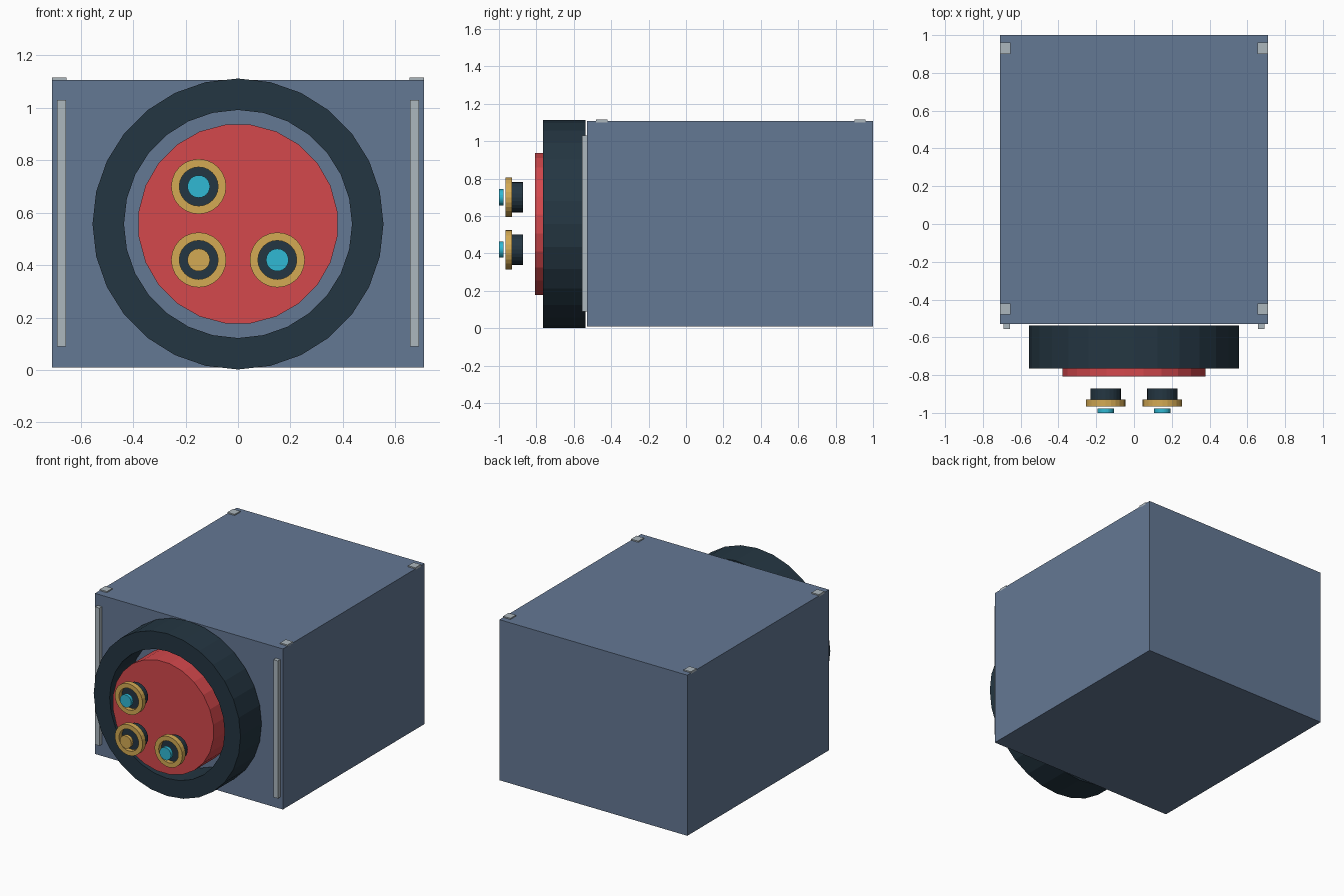
import bpy, bmesh, math
from mathutils import Matrix, Vector

cube = bpy.data.objects.get("Cube")
if cube:
    bpy.data.objects.remove(cube, do_unlink=True)


def material(name, rgb):
    """Flat material from an 8-bit sRGB colour."""
    lin = [((c / 255 + 0.055) / 1.055) ** 2.4 for c in rgb]
    m = bpy.data.materials.new(name)
    m.use_nodes = True
    m.diffuse_color = (*lin, 1)
    m.node_tree.nodes["Principled BSDF"].inputs["Base Color"].default_value = (*lin, 1)
    return m


SLATE = material("slate blue", (100, 120, 148))
DARK = material("dark navy", (36, 54, 66))
RED = material("red", (212, 72, 76))
GOLD = material("gold", (212, 170, 84))
CYAN = material("cyan", (48, 184, 212))
GREY = material("light grey", (172, 183, 190))


def finish(name, bm, mat):
    mesh = bpy.data.meshes.new(name)
    bmesh.ops.recalc_face_normals(bm, faces=bm.faces)
    bm.to_mesh(mesh)
    bm.free()
    mesh.materials.append(mat)
    obj = bpy.data.objects.new(name, mesh)
    bpy.context.collection.objects.link(obj)
    return obj


def box(name, low, high, mat):
    low, high = Vector(low), Vector(high)
    bm = bmesh.new()
    bmesh.ops.create_cube(bm, size=1, matrix=Matrix.Translation((low + high) / 2)
                          @ Matrix.Diagonal((*(high - low), 1)))
    return finish(name, bm, mat)


def disc(name, x, z, radius, front, back, mat, sides=24, inner=0, turn=0.0):
    """Cylinder along y, or a flat-walled ring when inner is set."""
    bm = bmesh.new()

    def loop(r, y):
        angles = [(i + turn) * math.tau / sides for i in range(sides)]
        return [bm.verts.new((x + r * math.sin(a), y, z + r * math.cos(a))) for a in angles]

    loops = [loop(radius, front), loop(radius, back)]
    if inner:
        loops += [loop(inner, back), loop(inner, front)]
        pairs = list(zip(loops, loops[1:] + loops[:1]))
    else:
        pairs = [tuple(loops)]
        for ends in loops:
            bm.faces.new(ends)
    for a, b in pairs:
        for i in range(sides):
            j = (i + 1) % sides
            bm.faces.new((a[i], a[j], b[j], b[i]))
    return finish(name, bm, mat)


# Cabinet
box("cabinet", (-0.71, -0.53, 0.01), (0.71, 1, 1.107), SLATE)

# Front trim strips and top corner pads
for side, s in (("left", 1), ("right", -1)):
    xs = sorted((s * 0.657, s * 0.691))
    box(side + "_trim", (xs[0], -0.557, 0.09), (xs[1], -0.53, 1.03), GREY)
    xs = sorted((s * 0.655, s * 0.71))
    for end, y in (("front", -0.45), ("back", 0.93)):
        box(f"{side}_{end}_pad", (xs[0], y - 0.03, 1.1), (xs[1], y + 0.03, 1.115), GREY)

# Round door rim and panel
disc("door_rim", 0, 0.557, 0.555, -0.765, -0.538, DARK, sides=28, inner=0.435)
disc("door_panel", 0, 0.557, 0.382, -0.808, -0.58, RED, turn=0.5)

# Knobs: dark base, gold collar and coloured cap
knobs = (("upper", -0.15, 0.7, CYAN), ("lower", -0.15, 0.42, GOLD), ("side", 0.15, 0.42, CYAN))
for name, x, z, cap in knobs:
    disc(name + "_knob_base", x, z, 0.081, -0.935, -0.872, DARK)
    disc(name + "_knob_collar", x, z, 0.105, -0.965, -0.93, GOLD, inner=0.074)
    disc(name + "_knob_cap", x, z, 0.043, -1, -0.977, cap)
